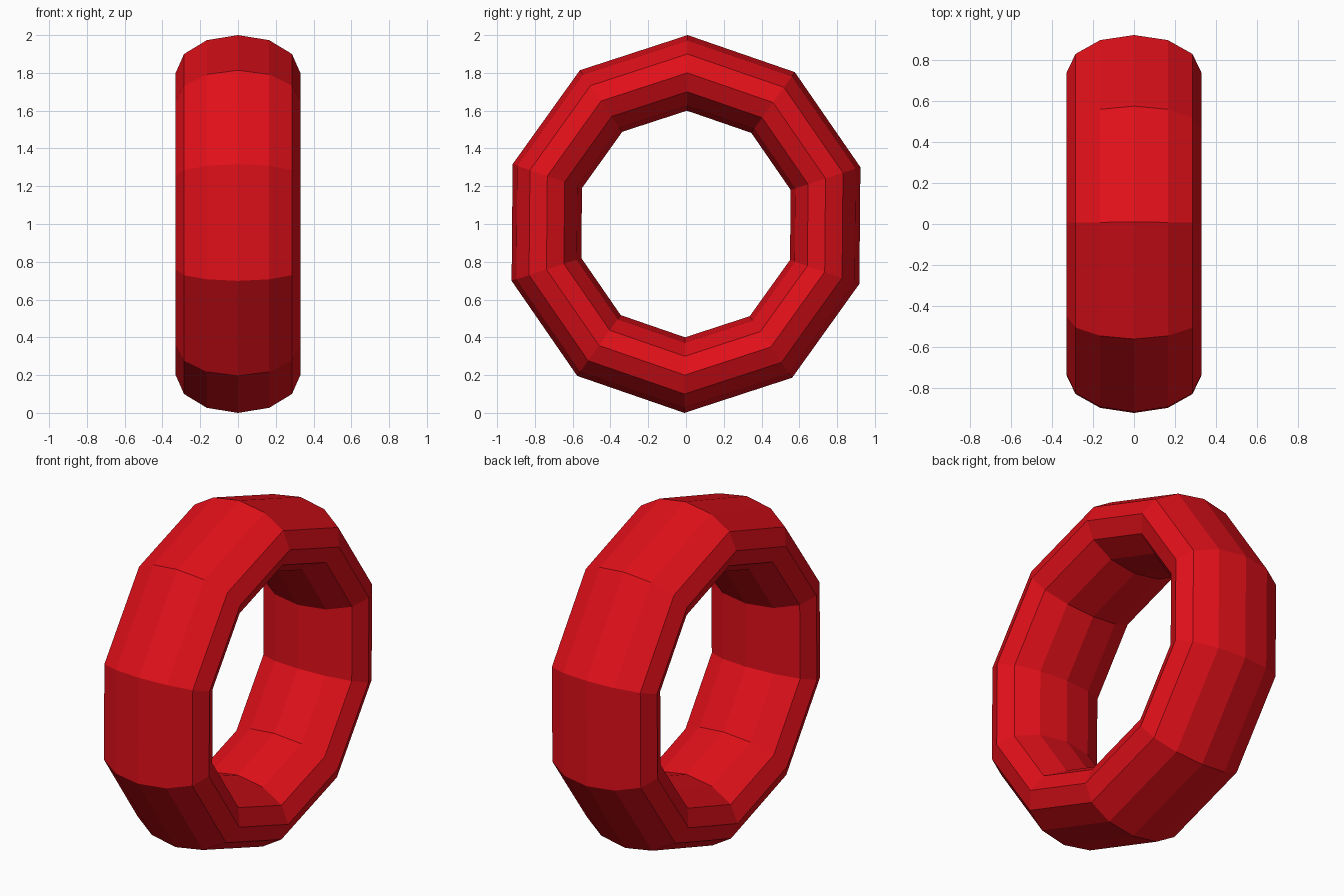
import bpy
import math
from mathutils import Matrix

if "Cube" in bpy.data.objects:
    bpy.data.objects.remove(bpy.data.objects["Cube"])

# Low-poly ring: 10 segments around, 12-sided oval section
bpy.ops.mesh.primitive_torus_add(major_segments=10, minor_segments=12,
                                 major_radius=0.8, minor_radius=0.2)
ring = bpy.context.object
ring.name = "ring"

# Stand it upright facing +x with a corner at the top, widen the band,
# squeeze it slightly in y, then lean it by half a degree
stand = Matrix.Rotation(math.radians(-90), 4, 'Y')
size = Matrix.Diagonal((1.65, 0.968, 1.0, 1.0))
lean = Matrix.Rotation(math.radians(-0.5), 4, 'X')
lift = Matrix.Translation((0, 0, 1))
ring.data.transform(lift @ lean @ size @ stand)
ring.data.shade_flat()

# Red paint
red = bpy.data.materials.new("red")
red.diffuse_color = (0.75, 0.005, 0.01, 1)
red.use_nodes = True
red.node_tree.nodes["Principled BSDF"].inputs["Base Color"].default_value = red.diffuse_color
ring.data.materials.append(red)
